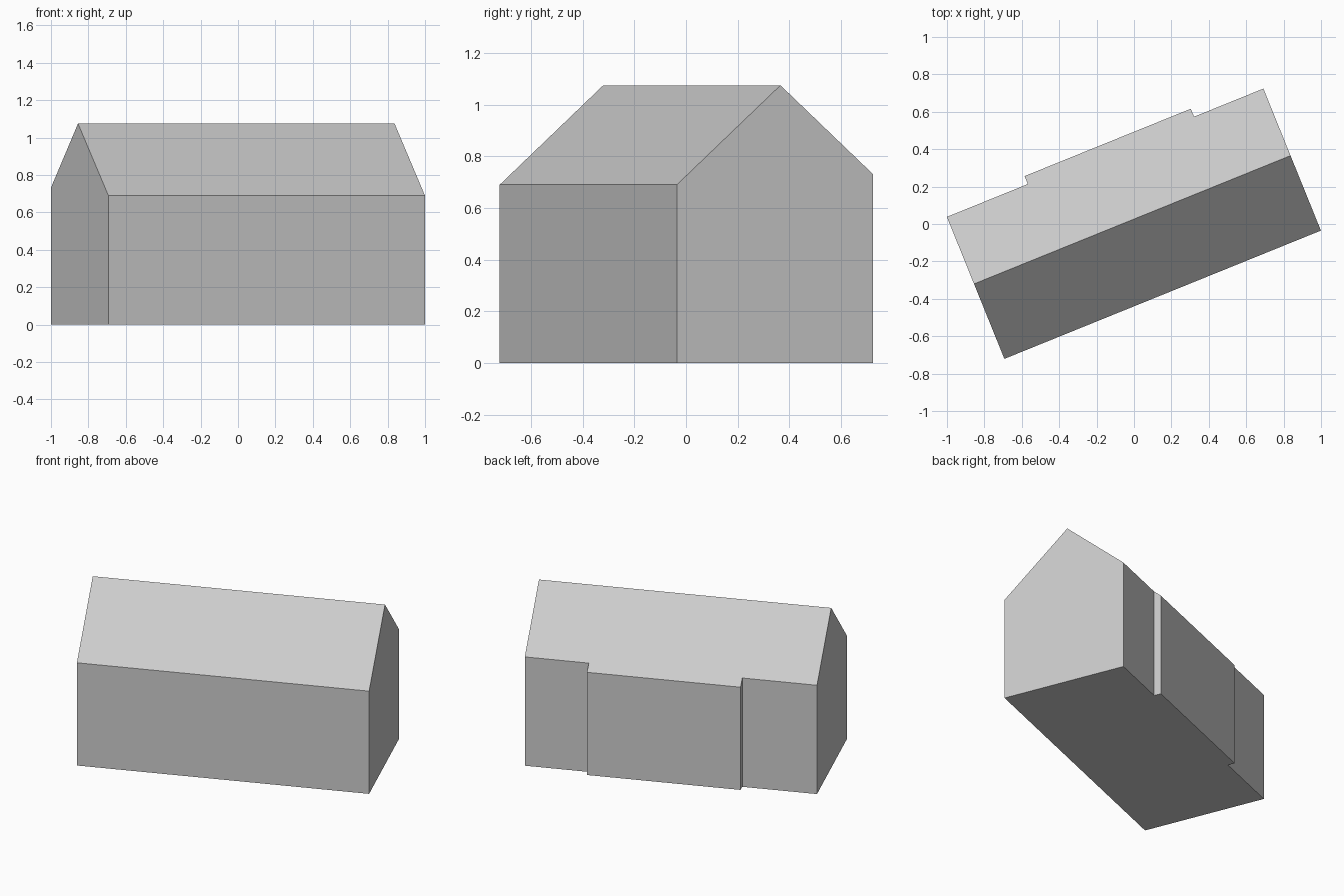
import bpy
import bmesh
import math
from mathutils import Matrix, Vector

cube = bpy.data.objects.get("Cube")
if cube:
    bpy.data.objects.remove(cube, do_unlink=True)

TURN = math.radians(22.06)       # the building stands turned on its plot
HALF, FRONT, BACK, BAY = 0.913, -0.408, 0.411, 0.457
BAY_START, BAY_END = -0.446, 0.513
RIDGE = Vector((0, 0.0245, 1.075))
PITCH = 0.89

grey = bpy.data.materials.new("plain grey")
grey.use_nodes = True
colour = (0.6, 0.6, 0.6, 1)
grey.diffuse_color = colour
grey.node_tree.nodes["Principled BSDF"].inputs["Base Color"].default_value = colour

# Floor outline with the shallow bay on the back wall
outline = [(-HALF, FRONT), (HALF, FRONT), (HALF, BACK), (BAY_END, BACK),
           (BAY_END, BAY), (BAY_START, BAY), (BAY_START, BACK), (-HALF, BACK)]
bm = bmesh.new()
floor = bm.faces.new([bm.verts.new((x, y, 0)) for x, y in outline])

# Walls raised above the ridge, then both roof slopes cut and closed
walls = bmesh.ops.extrude_face_region(bm, geom=[floor], use_keep_orig=True)
top = [g for g in walls["geom"] if isinstance(g, bmesh.types.BMVert)]
bmesh.ops.translate(bm, verts=top, vec=(0, 0, 1.5))
for side in (-1, 1):
    cut = bmesh.ops.bisect_plane(
        bm, geom=bm.verts[:] + bm.edges[:] + bm.faces[:], plane_co=RIDGE,
        plane_no=(0, side * PITCH, 1), clear_outer=True)
    rim = [g for g in cut["geom_cut"] if isinstance(g, bmesh.types.BMEdge)]
    bmesh.ops.contextual_create(bm, geom=rim)
bmesh.ops.recalc_face_normals(bm, faces=bm.faces[:])
bmesh.ops.transform(bm, matrix=Matrix.Rotation(TURN, 4, "Z"), verts=bm.verts[:])

mesh = bpy.data.meshes.new("house_body")
bm.to_mesh(mesh)
bm.free()
mesh.materials.append(grey)
house = bpy.data.objects.new("house_body", mesh)
bpy.context.collection.objects.link(house)
